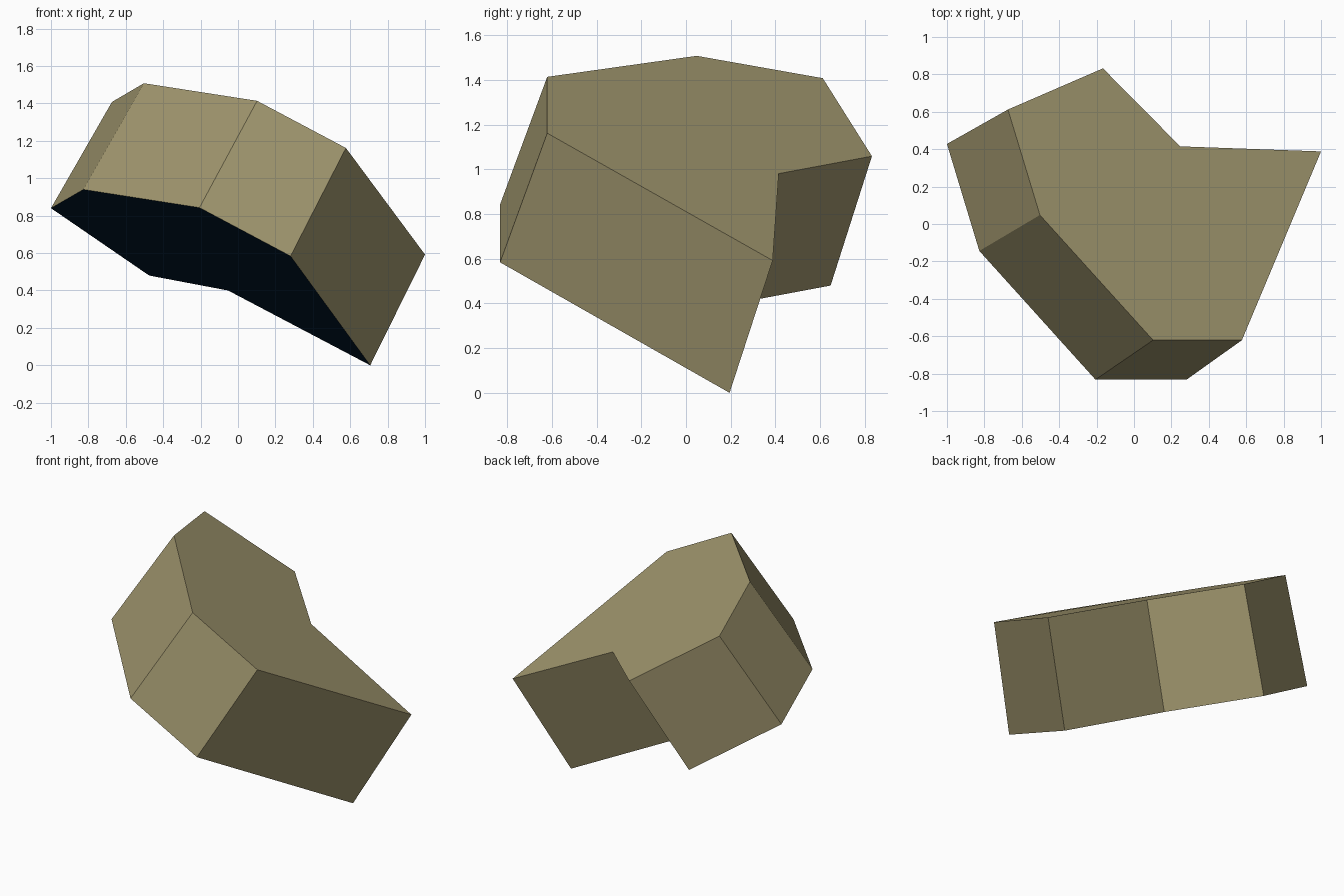
import bpy, bmesh

if "Cube" in bpy.data.objects:
    bpy.data.objects.remove(bpy.data.objects["Cube"])


def flat_material(name, rgb):
    mat = bpy.data.materials.new(name)
    mat.diffuse_color = (*rgb, 1.0)
    mat.use_nodes = True
    mat.node_tree.nodes["Principled BSDF"].inputs["Base Color"].default_value = mat.diffuse_color
    return mat


# Outlines of the tilted slab, corner by corner
top = [(-0.674, 0.612, 1.408), (-0.503, 0.048, 1.508), (0.102, -0.621, 1.414),
       (0.577, -0.621, 1.162), (1.0, 0.388, 0.592), (0.247, 0.415, 0.981),
       (-0.166, 0.832, 1.059)]
bottom = [(-1.0, 0.428, 0.84), (-0.827, -0.144, 0.94), (-0.206, -0.832, 0.843),
          (0.281, -0.832, 0.584), (0.707, 0.195, 0.0), (-0.053, 0.22, 0.40),
          (-0.475, 0.647, 0.48)]

bm = bmesh.new()
upper = [bm.verts.new(p) for p in top]
lower = [bm.verts.new(p) for p in bottom]

# Top cap and the wall around the outline
bm.faces.new(upper)
n = len(top)
for i in range(n):
    j = (i + 1) % n
    bm.faces.new((upper[i], lower[i], lower[j], upper[j]))

# Dark underside
underside = bm.faces.new(lower[::-1])
underside.material_index = 1
bmesh.ops.recalc_face_normals(bm, faces=bm.faces)

mesh = bpy.data.meshes.new("slab")
bm.to_mesh(mesh)
bm.free()
mesh.materials.append(flat_material("olive tan", (0.352, 0.305, 0.156)))
mesh.materials.append(flat_material("dark navy", (0.001, 0.014, 0.04)))
bpy.context.collection.objects.link(bpy.data.objects.new("slab", mesh))
